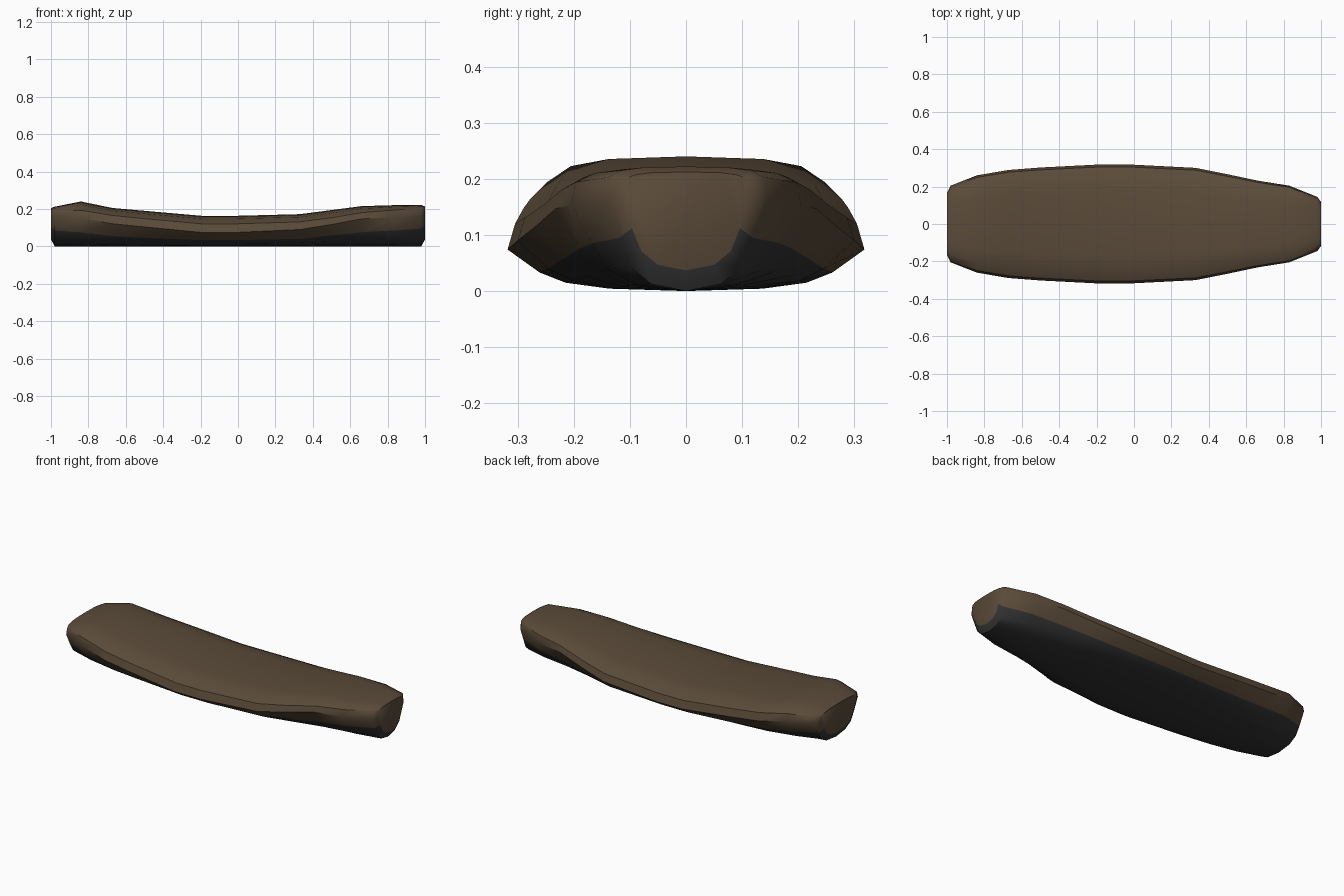
import bpy, bmesh, math

if "Cube" in bpy.data.objects:
    bpy.data.objects.remove(bpy.data.objects["Cube"])

def material(name, rgb):
    m = bpy.data.materials.new(name)
    m.diffuse_color = (*rgb, 1)
    m.use_nodes = True
    m.node_tree.nodes["Principled BSDF"].inputs["Base Color"].default_value = m.diffuse_color
    return m

# x, half width, crown z, rim z, widest z, colour edge z
stations = [
    (-0.98, 0.205, 0.212, 0.190, 0.158, 0.085),
    (-0.84, 0.260, 0.240, 0.193, 0.150, 0.075),
    (-0.67, 0.289, 0.205, 0.165, 0.121, 0.055),
    (-0.50, 0.302, 0.190, 0.148, 0.104, 0.045),
    (-0.19, 0.318, 0.163, 0.120, 0.074, 0.033),
    (-0.02, 0.318, 0.163, 0.120, 0.074, 0.033),
    (0.33, 0.300, 0.172, 0.131, 0.090, 0.040),
    (0.50, 0.266, 0.194, 0.153, 0.117, 0.058),
    (0.66, 0.232, 0.215, 0.180, 0.147, 0.075),
    (0.83, 0.205, 0.220, 0.194, 0.153, 0.085),
    (0.98, 0.145, 0.222, 0.203, 0.160, 0.095),
]

def section(x, w, top, rim, wide, edge):
    # half outline from crown to keel, then mirrored into a closed ring
    d = top - rim
    half = [(0, top), (.53 * w, rim + .9 * d), (.79 * w, rim + .63 * d),
            (.958 * w, rim), (w, wide), (.82 * w, edge),
            (.675 * w, .45 * edge), (.43 * w, .13 * edge), (0, 0)]
    ring = half + [(-y, z) for y, z in reversed(half[1:-1])]
    return [(x, y, z) for y, z in ring]

def end_cap(ring, x):
    # slightly smaller end outline, giving the bevelled end
    return [(x, y * .81, .037 + z * .79) for _, y, z in ring]

rings = [section(*s) for s in stations]
rings = [end_cap(rings[0], -1)] + rings + [end_cap(rings[-1], 1)]

bm = bmesh.new()
loops = [[bm.verts.new(p) for p in r] for r in rings]
n = len(loops[0])
for a, b in zip(loops, loops[1:]):
    for i in range(n):
        j = (i + 1) % n
        f = bm.faces.new((a[i], a[j], b[j], b[i]))
        # dark underside below the colour edge
        f.material_index = 1 if 5 <= i <= 10 else 0
bm.faces.new(loops[0])
bm.faces.new(loops[-1])
bmesh.ops.recalc_face_normals(bm, faces=bm.faces)

# padded body with dark underside
mesh = bpy.data.meshes.new("padded_body")
bm.to_mesh(mesh)
bm.free()
mesh.materials.append(material("brown", (0.105, 0.071, 0.042)))
mesh.materials.append(material("charcoal", (0.032, 0.032, 0.032)))
body = bpy.data.objects.new("padded_body", mesh)
bpy.context.collection.objects.link(body)
bpy.context.view_layer.objects.active = body
body.select_set(True)
bpy.ops.object.shade_smooth_by_angle(angle=math.radians(42))
